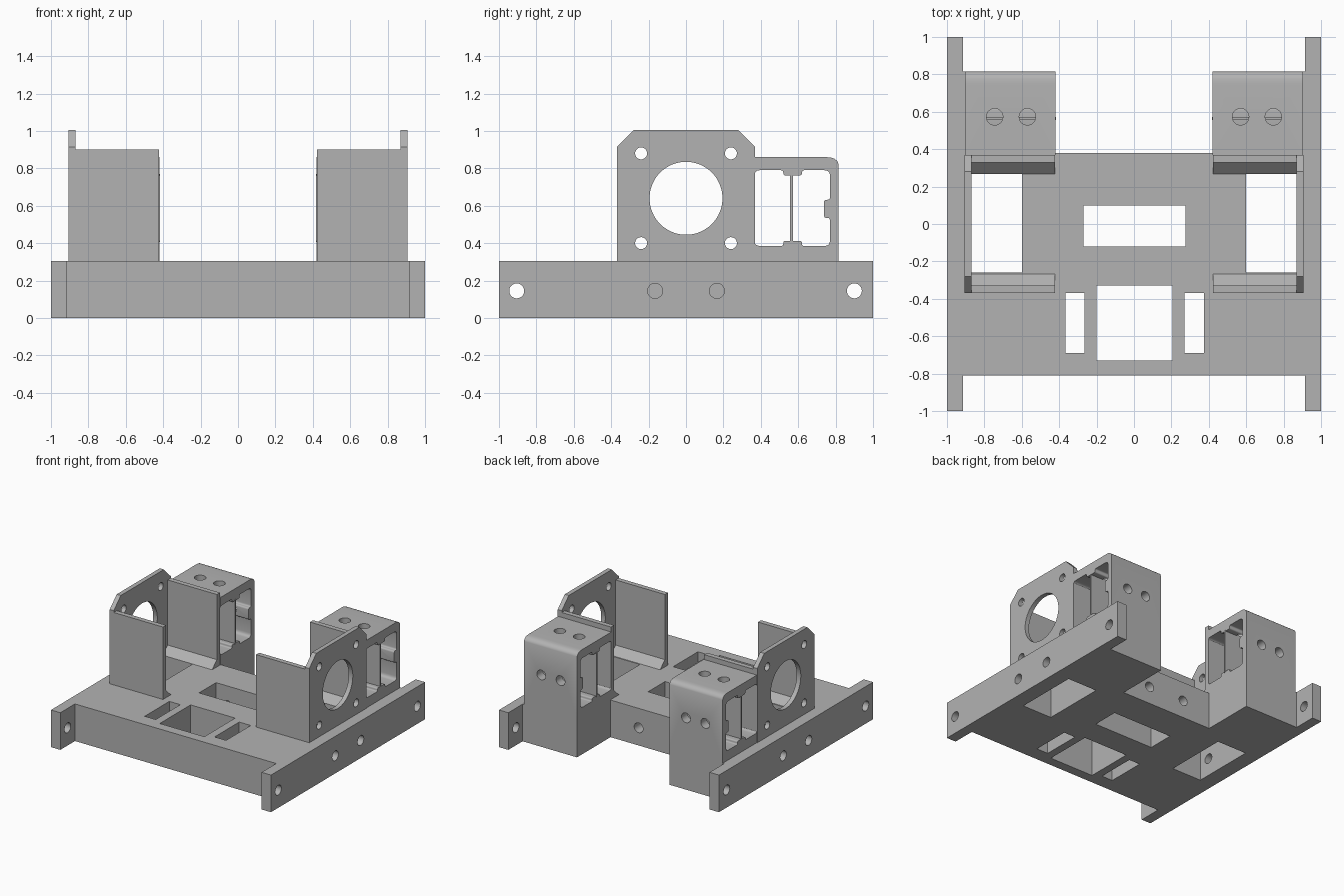
import bpy, bmesh
from math import cos, sin, pi, radians
from mathutils import Vector

cube = bpy.data.objects.get("Cube")
if cube:
    bpy.data.objects.remove(cube, do_unlink=True)

grey = bpy.data.materials.new("machined_grey")
grey.use_nodes = True
COLOUR = (0.45, 0.45, 0.45, 1)
grey.diffuse_color = COLOUR
grey.node_tree.nodes["Principled BSDF"].inputs["Base Color"].default_value = COLOUR


def prism(name, pts, axis, lo, hi):
    """Extrude a 2D outline along the given axis."""
    place = {"x": lambda u, v, w: (w, u, v),
             "y": lambda u, v, w: (u, w, v),
             "z": lambda u, v, w: (u, v, w)}[axis]
    bm = bmesh.new()
    low = [bm.verts.new(place(u, v, lo)) for u, v in pts]
    high = [bm.verts.new(place(u, v, hi)) for u, v in pts]
    bm.faces.new(low)
    bm.faces.new(high)
    n = len(pts)
    for i in range(n):
        j = (i + 1) % n
        bm.faces.new((low[i], low[j], high[j], high[i]))
    bmesh.ops.recalc_face_normals(bm, faces=bm.faces)
    mesh = bpy.data.meshes.new(name)
    bm.to_mesh(mesh)
    bm.free()
    mesh.materials.append(grey)
    obj = bpy.data.objects.new(name, mesh)
    bpy.context.collection.objects.link(obj)
    return obj


def rect(u0, u1, v0, v1):
    return [(u0, v0), (u1, v0), (u1, v1), (u0, v1)]


def circle(u, v, r, n=32):
    return [(u + r * cos(2 * pi * i / n), v + r * sin(2 * pi * i / n)) for i in range(n)]


def rounded(pts, r):
    """Round every corner of an outline."""
    out = []
    for i, p in enumerate(pts):
        p, a, b = Vector(p), Vector(pts[i - 1]), Vector(pts[(i + 1) % len(pts)])
        k = min(r, (a - p).length * 0.45, (b - p).length * 0.45)
        s, e = p + (a - p).normalized() * k, p + (b - p).normalized() * k
        for t in (0, 0.25, 0.5, 0.75, 1):
            out.append(tuple(s * (1 - t) ** 2 + p * 2 * t * (1 - t) + e * t * t))
    return out


def activate(obj):
    bpy.ops.object.select_all(action="DESELECT")
    obj.select_set(True)
    bpy.context.view_layer.objects.active = obj


def cut(obj, pts, axis, lo, hi):
    """Subtract a prism from the object."""
    cutter = prism("cutter", pts, axis, lo, hi)
    cutter.hide_render = True
    activate(obj)
    mod = obj.modifiers.new("cut", "BOOLEAN")
    mod.operation, mod.solver, mod.object = "DIFFERENCE", "EXACT", cutter
    bpy.ops.object.modifier_apply(modifier=mod.name)
    bpy.data.objects.remove(cutter, do_unlink=True)


def finish(obj, mirror=True):
    activate(obj)
    bpy.ops.object.shade_smooth_by_angle(angle=radians(30))
    if mirror:
        obj.modifiers.new("mirror", "MIRROR")


TOP = 0.305      # top of the base
WALL = 0.9       # top of the motor walls

# Base: deck, side rails and feet of the rear blocks in one outline
half = [(1, -1), (1, 1), (0.915, 1), (0.915, 0.815), (0.42, 0.815), (0.42, 0.38)]
half = [(0.915, -0.81), (0.915, -1)] + half
base = prism("base", half + [(-x, y) for x, y in reversed(half)], "z", 0, TOP)

# Openings through the deck
for window in (rect(-0.27, 0.275, -0.12, 0.1), rect(-0.2, 0.205, -0.73, -0.33),
               rect(-0.365, -0.265, -0.69, -0.37), rect(0.27, 0.375, -0.69, -0.37),
               rect(-0.87, -0.6, -0.26, 0.27), rect(0.6, 0.87, -0.26, 0.27)):
    cut(base, window, "z", -0.1, 0.5)

# Bolt holes in the rails and the rear edge
for side in (-1, 1):
    lo, hi = sorted((side * 0.8, side * 1.1))
    for y in (-0.905, -0.165, 0.165, 0.9):
        cut(base, circle(y, 0.145, 0.04), "x", lo, hi)
    cut(base, circle(side * 0.165, 0.145, 0.04), "y", 0.05, 0.5)
finish(base, False)

# Motor plates with clipped corners, a round opening and four screw holes
plate = prism("motor_plates", [(-0.37, TOP), (0.37, TOP), (0.37, 0.915), (0.28, 1.005),
                               (-0.28, 1.005), (-0.37, 0.915)], "x", 0.87, 0.907)
cut(plate, circle(0, 0.64, 0.195, 64), "x", 0.8, 1)
for y in (-0.24, 0.24):
    for z in (0.4, 0.88):
        cut(plate, circle(y, z, 0.032), "x", 0.8, 1)
finish(plate)

# Thin walls in front of and behind each motor, with a sloped foot
for name, s in (("front_walls", -1), ("rear_walls", 1)):
    profile = [(0.37, TOP), (0.37, WALL), (0.33, WALL), (0.33, 0.365), (0.268, TOP)]
    finish(prism(name, [(s * y, z) for y, z in profile], "x", 0.423, 0.87))

# Rear blocks, rounded along the top back edge
block = prism("rear_blocks", [(0.37, TOP), (0.815, TOP), (0.815, 0.825), (0.808, 0.84),
                              (0.793, 0.852), (0.775, 0.858), (0.75, 0.86), (0.37, 0.86)],
              "x", 0.42, 0.903)

# Stepped cavity running through each block
cavity = [(0.365, 0.385), (0.52, 0.385), (0.52, 0.412), (0.62, 0.412), (0.62, 0.385),
          (0.77, 0.385), (0.77, 0.535), (0.738, 0.535), (0.738, 0.632), (0.77, 0.632),
          (0.77, 0.79), (0.62, 0.79), (0.62, 0.762), (0.52, 0.762), (0.52, 0.79),
          (0.365, 0.79)]
cut(block, rounded(cavity, 0.03), "x", 0.3, 1)

# Screw holes from the top and from the back
for x in (0.57, 0.745):
    cut(block, circle(x, 0.573, 0.044), "z", 0.7, 1)
    cut(block, circle(x, 0.59, 0.04), "y", 0.7, 1)
finish(block)

# Thin web standing inside each cavity
finish(prism("cavity_webs", rect(0.557, 0.571, 0.405, 0.77), "x", 0.416, 0.9))
